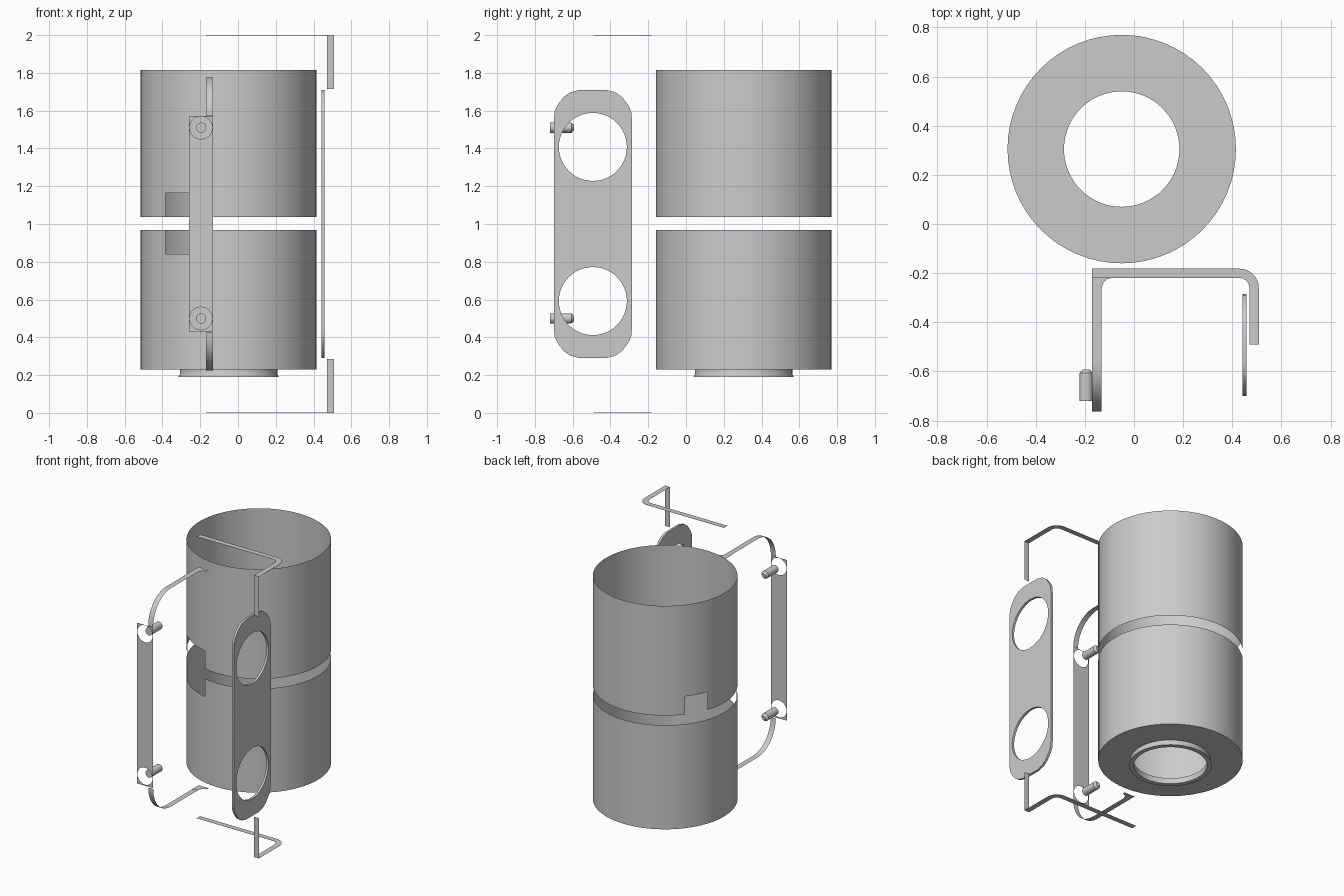
import bpy, bmesh, math
from mathutils import Matrix, Vector

if "Cube" in bpy.data.objects:
    bpy.data.objects.remove(bpy.data.objects["Cube"])

CX, CY, R = -0.05, 0.305, 0.465


def add_object(name, bm, angle=30):
    me = bpy.data.meshes.new(name)
    bm.to_mesh(me)
    bm.free()
    ob = bpy.data.objects.new(name, me)
    bpy.context.collection.objects.link(ob)
    bpy.ops.object.select_all(action='DESELECT')
    ob.select_set(True)
    bpy.context.view_layer.objects.active = ob
    bpy.ops.object.shade_smooth_by_angle(angle=math.radians(angle))
    return ob


def two_sided(ob):
    # paper-thin sheet that has a face on both sides
    m = ob.modifiers.new("sheet", 'SOLIDIFY')
    m.thickness = 0.001
    m.use_rim = False


def arc(cx, cy, r, a0, a1, n):
    return [(cx + r * math.cos(math.radians(a0 + (a1 - a0) * i / n)),
             cy + r * math.sin(math.radians(a0 + (a1 - a0) * i / n))) for i in range(n + 1)]


def circle(cx, cy, r, n=48):
    return arc(cx, cy, r, 0, 360, n)[:-1]


def flat_plate(name, loops, axes, origin, half):
    # outline plus holes, filled and given a thickness
    cu = bpy.data.curves.new(name, 'CURVE')
    cu.dimensions = '2D'
    cu.fill_mode = 'BOTH'
    cu.extrude = half
    for pts in loops:
        sp = cu.splines.new('POLY')
        sp.points.add(len(pts) - 1)
        for p, (x, y) in zip(sp.points, pts):
            p.co = (x, y, 0, 1)
        sp.use_cyclic_u = True
    tmp = bpy.data.objects.new(name + "_curve", cu)
    bpy.context.collection.objects.link(tmp)
    me = bpy.data.meshes.new_from_object(tmp.evaluated_get(bpy.context.evaluated_depsgraph_get()))
    bpy.data.objects.remove(tmp)
    bm = bmesh.new()
    bm.from_mesh(me)
    bmesh.ops.remove_doubles(bm, verts=bm.verts, dist=0.0001)
    m = Matrix([Vector(a) for a in axes]).transposed().to_4x4()
    m.translation = origin
    bm.transform(m)
    bmesh.ops.recalc_face_normals(bm, faces=bm.faces)
    return add_object(name, bm)


def lathe(name, prof, closed, loc, n=64, axis='Z'):
    # revolve (radius, height) points around an axis
    bm = bmesh.new()
    rings = [[bm.verts.new((r * math.cos(2 * math.pi * i / n), r * math.sin(2 * math.pi * i / n), z))
              for i in range(n)] for r, z in prof]
    pairs = list(zip(rings, rings[1:])) + ([(rings[-1], rings[0])] if closed else [])
    for a, b in pairs:
        for i in range(n):
            j = (i + 1) % n
            bm.faces.new((a[i], a[j], b[j], b[i]))
    if axis == 'Y':
        bm.faces.new(rings[0])
        bm.faces.new(rings[-1])
        bm.transform(Matrix.Rotation(-math.pi / 2, 4, 'X'))
    if closed or axis == 'Y':
        bmesh.ops.recalc_face_normals(bm, faces=bm.faces)
    bm.transform(Matrix.Translation(loc))
    return add_object(name, bm)


def shell(name, zs, row, notches):
    # open tube wall; notches are angle ranges left out of one row
    angles = sorted(set(range(0, 360, 5)) | {141, 161, 224, 257})
    n = len(angles)
    bm = bmesh.new()
    rings = [[bm.verts.new((CX + R * math.cos(math.radians(a)), CY + R * math.sin(math.radians(a)), z))
              for a in angles] for z in zs]
    for k in range(len(zs) - 1):
        for i in range(n):
            if k == row and any(lo <= angles[i] < hi for lo, hi in notches):
                continue
            j = (i + 1) % n
            bm.faces.new((rings[k][i], rings[k][j], rings[k + 1][j], rings[k + 1][i]))
    two_sided(add_object(name, bm))


def ribbon(name, path, x0, x1):
    # strip following a (y, z) path
    bm = bmesh.new()
    rows = [(bm.verts.new((x0, y, z)), bm.verts.new((x1, y, z))) for y, z in path]
    for (a, b), (c, d) in zip(rows, rows[1:]):
        bm.faces.new((a, b, d, c))
    two_sided(add_object(name, bm))


# Main cylindrical walls with notches at the gap
shell("upper_shell", (1.037, 1.165, 1.815), 0, [(141, 161), (224, 257)])
shell("lower_shell", (0.23, 0.84, 0.968), 1, [(224, 257)])

# Bottom plate facing down, and its outlet ring
lathe("bottom_plate", [(0.235, 0.23), (R, 0.23)], False, (CX, CY, 0))
lathe("outlet_ring", [(0.235, 0.23), (0.235, 0.19), (0.266, 0.19), (0.258, 0.205), (0.258, 0.23)],
      True, (CX, CY, 0))

# Side plate with two round holes
half = [(0.207, 0.55), (0.203, 0.595), (0.19, 0.625), (0.155, 0.672), (0.12, 0.697), (0.07, 0.71)]
outline = ([(y, z) for y, z in half] + [(-y, z) for y, z in reversed(half)]
           + [(-y, -z) for y, z in half] + [(y, -z) for y, z in reversed(half)])
flat_plate("side_plate", [outline, circle(0, 0.408, 0.18), circle(0, -0.408, 0.18)],
           [(0, 1, 0), (0, 0, 1), (1, 0, 0)], (0.45, -0.493, 1.0), 0.008)

# Front strap plate with pin holes
flat_plate("front_strap", [[(-0.26, 0.432), (-0.133, 0.432), (-0.133, 1.572), (-0.26, 1.572)],
                           circle(-0.196, 1.51, 0.06), circle(-0.196, 0.5, 0.06)],
           [(1, 0, 0), (0, 0, 1), (0, -1, 0)], (0, -0.763, 0), 0.0005)

# Parts repeated at the top and bottom
bar = ([(-0.17, -0.182), (-0.17, -0.22)] + arc(0.43, -0.26, 0.04, 90, 0, 8)
       + [(0.47, -0.49), (0.508, -0.49)] + arc(0.43, -0.26, 0.078, 0, 90, 10))
flare = [(-0.17, -0.2), (-0.17, -0.27)] + arc(-0.09, -0.26, 0.04, 180, 90, 6) + [(-0.09, -0.2)]
for end, s in (("top", 1), ("bottom", -1)):
    def zz(z):
        return 1 + s * (z - 1)
    flat_plate(end + "_bracket_bar", [bar], [(1, 0, 0), (0, 1, 0), (0, 0, 1)], (0, 0, zz(1.9995)), 0.0005)
    ribbon(end + "_bracket_drop", [(-0.49, zz(2.0)), (-0.49, zz(1.715))], 0.47, 0.508)
    path = [(-0.2, 1.775)] + arc(-0.563, 1.575, 0.2, 90, 180, 16)
    ribbon(end + "_curved_strip", [(y, zz(z)) for y, z in path], -0.17, -0.132)
    flat_plate(end + "_strip_fillet", [flare], [(1, 0, 0), (0, 1, 0), (0, 0, 1)], (0, 0, zz(1.773)), 0.0005)
    # Pin with a chamfered tip
    lathe(end + "_pin", [(0.027, -0.72), (0.027, -0.607), (0.014, -0.592)], False,
          (-0.195, 0, 1.51 if s > 0 else 0.5), 32, 'Y')
